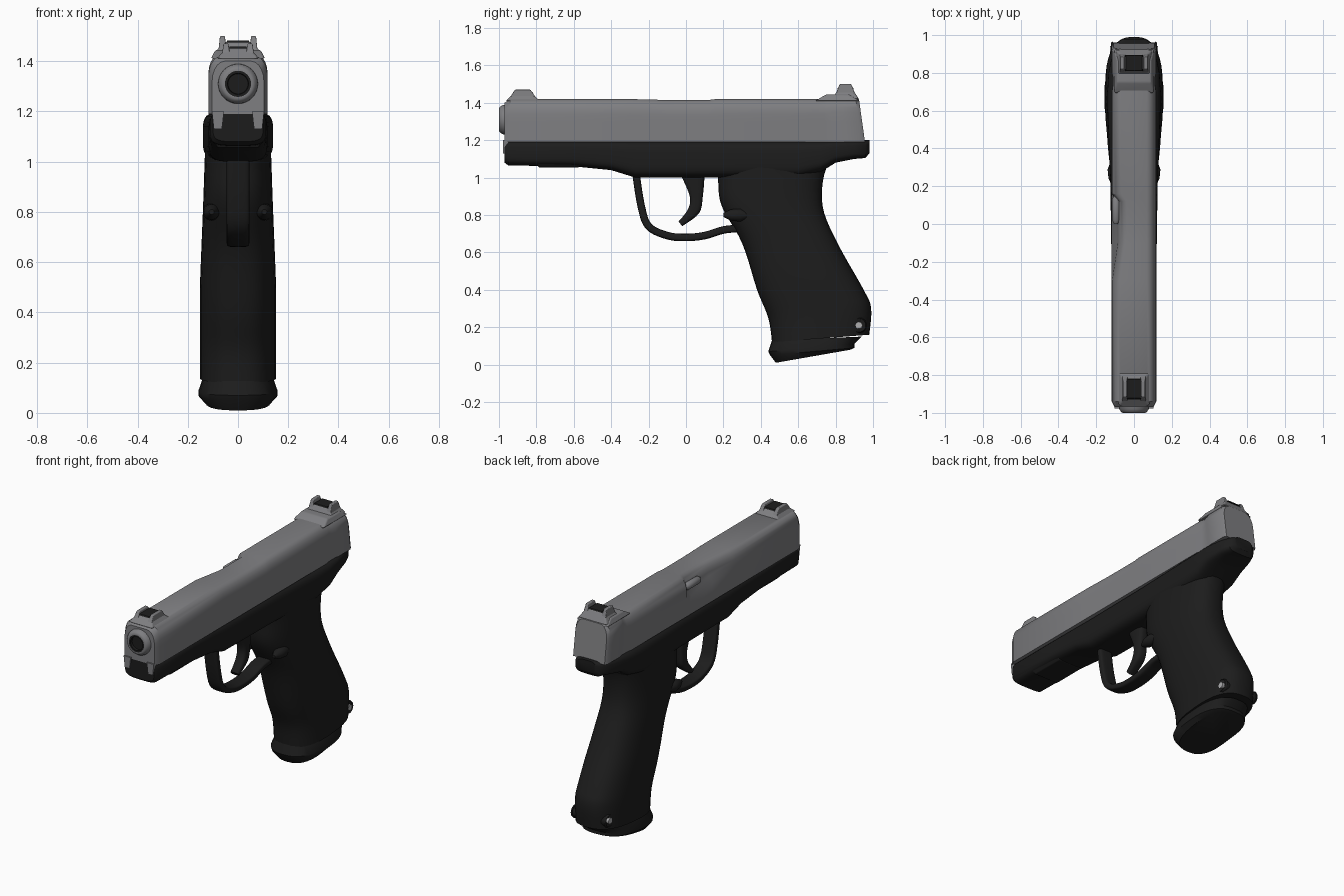
import bpy, bmesh, math
from mathutils import Vector

default_cube = bpy.data.objects.get("Cube")
if default_cube:
    bpy.data.objects.remove(default_cube)


def material(name, *colour):
    mat = bpy.data.materials.new(name)
    mat.use_nodes = True
    mat.diffuse_color = (*colour, 1)
    shader = mat.node_tree.nodes["Principled BSDF"]
    shader.inputs["Base Color"].default_value = (*colour, 1)
    return mat


GREY = material("slide grey", .21, .21, .22)
BLACK = material("frame black", .012, .012, .012)
PIN = material("pin grey", .42, .42, .43)


def skin(name, rings, mat, bevel=0):
    """Closed skin through rings of equal point count."""
    bm = bmesh.new()
    loops = [[bm.verts.new(point) for point in ring] for ring in rings]
    count = len(loops[0])
    for first, second in zip(loops, loops[1:]):
        for i in range(count):
            j = (i + 1) % count
            bm.faces.new((first[i], first[j], second[j], second[i]))
    bm.faces.new(loops[0])
    bm.faces.new(loops[-1])
    bmesh.ops.recalc_face_normals(bm, faces=bm.faces)
    mesh = bpy.data.meshes.new(name)
    bm.to_mesh(mesh)
    bm.free()
    mesh.materials.append(mat)
    obj = bpy.data.objects.new(name, mesh)
    bpy.context.collection.objects.link(obj)
    if bevel:
        modifier = obj.modifiers.new("soft edges", 'BEVEL')
        modifier.width, modifier.segments = bevel, 3
    bpy.ops.object.select_all(action='DESELECT')
    obj.select_set(True)
    bpy.context.view_layer.objects.active = obj
    bpy.ops.object.shade_smooth_by_angle(angle=math.radians(35))


def spline(rows, steps):
    """Catmull-Rom interpolation of rows of numbers."""
    rows = [Vector(row) for row in rows]
    padded = [rows[0], *rows, rows[-1]]
    out = []
    for before, start, end, after in zip(padded, padded[1:], padded[2:], padded[3:]):
        for k in range(steps):
            t = k / steps
            slope_in, slope_out = (end - before) / 2, (after - start) / 2
            gap = end - start
            bend = 3 * gap - 2 * slope_in - slope_out
            out.append(start + t * (slope_in + t * (bend + t * (slope_in + slope_out - 2 * gap))))
    return out + [rows[-1]]


def loft(name, rows, power, mat=BLACK, count=36):
    """Superellipse sections; rows hold front y, z, back y, z and half width."""
    def squared(value):
        return math.copysign(abs(value) ** (2 / power), value)

    rings = []
    for front_y, front_z, back_y, back_z, half in rows:
        front, back = Vector((0, front_y, front_z)), Vector((0, back_y, back_z))
        ring = []
        for i in range(count):
            angle = math.tau * i / count
            along, across = squared(math.cos(angle)), squared(math.sin(angle))
            point = (front + back) / 2 + (front - back) / 2 * along
            point.x = half * across
            ring.append(point)
        rings.append(ring)
    skin(name, rings, mat)


def wedge(name, start, end, low, high, foot, crown, mat=GREY, ramp=.25, x=0, bevel=0):
    """Trapezoid in side view, narrowing from foot to crown half width."""
    run = (end - start) * ramp
    outline = [(start, low, foot), (start + run, high, crown),
               (end - run, high, crown), (end, low, foot)]
    sides = [[(x + side * half, y, z) for y, z, half in outline] for side in (-1, 1)]
    skin(name, sides, mat, bevel)


def turned(name, axis, centre, profile, mat, count=32):
    """Round part: (radius, offset) profile about the x or y axis."""
    rings = []
    for radius, offset in profile:
        ring = []
        for i in range(count):
            angle = math.tau * i / count
            u, v = radius * math.cos(angle), radius * math.sin(angle)
            local = (offset, u, v) if axis == 'x' else (u, offset, v)
            ring.append(Vector(centre) + Vector(local))
        rings.append(ring)
    skin(name, rings, mat)


# Slide: flat sides, rounded shoulders, raked rear, ejection scoop on the right
SLIDE_LOW, SLIDE_HALF, RAKE = 1.19, .118, .14


def slide_ring(y, inset, top, scoop):
    half = SLIDE_HALF - inset
    side = [(half, SLIDE_LOW), (half, 1.3)]
    for k in range(6):
        angle = math.pi / 2 * k / 5
        side.append((half - .05 * (1 - math.cos(angle)), top - .08 * (1 - math.sin(angle))))
    mirrored = [(scoop * (z > 1.3) - x, z) for x, z in reversed(side)]
    rake = RAKE if y > .75 else 0
    return [(x, y - rake * (z - SLIDE_LOW), z) for x, z in side + mirrored]


skin("slide", [slide_ring(*station) for station in (
    (-.97, .015, 1.4, 0), (-.94, 0, 1.42, 0), (-.3, 0, 1.42, 0), (-.1, 0, 1.415, .03),
    (.12, 0, 1.415, .03), (.16, 0, 1.42, 0), (.7, 0, 1.42, 0), (.74, .006, 1.42, 0),
    (.8, .006, 1.43, 0), (.82, 0, 1.43, 0), (.94, 0, 1.43, 0), (.957, .01, 1.42, 0))], GREY)
turned("extractor_ridge", 'y', (-.095, 0, 1.36),
       [(.01, 0), (.022, .02), (.022, .13), (.01, .15)], GREY)

# Muzzle
MUZZLE = (0, -1, 1.31)
turned("barrel_bushing", 'y', MUZZLE,
       [(.082, .05), (.078, .02), (.068, .005), (.06, 0), (.052, 0), (.052, .025)], GREY)
turned("bore", 'y', MUZZLE, [(.052, .04), (.052, .001), (.042, .001), (.04, .015)], BLACK)
for x in (-.08, .08):
    wedge("slide_leg", -.978, -.95, 1.13, 1.2, .016, .024, ramp=0, x=x)


# Sights: ramped body, a pair of ears and a dark plate between them
def sight(name, start, end, low, high, foot, crown):
    deck = low + (high - low) * .7
    inner = (end - start) * .2
    wedge(name + "_body", start, end, low, deck, foot, crown, bevel=.008)
    wedge(name + "_insert", start + inner, end - inner, deck - .001, deck + .006,
          crown * .75, crown * .7, BLACK, ramp=.05)
    for side in (-1, 1):
        wedge(name + "_ear", start + .01, end - .01, low, high, .018, .01,
              x=side * crown, bevel=.004)


sight("front_sight", -.965, -.78, 1.41, 1.47, .085, .048)
sight("rear_sight", .78, .925, 1.42, 1.5, .1, .062)
wedge("rear_sight_ramp", .69, .93, 1.41, 1.445, .108, .09, bevel=.008)

# Frame: dust cover running back to the tail over the hand
loft("frame", [(y, 1.2, y, low, half) for y, low, half in (
    (-.97, 1.08, .1), (-.95, 1.065, .112), (-.6, 1.06, .114), (-.4, 1.04, .115),
    (-.27, 1, .118), (.2, 1, .125), (.6, 1, .14), (.72, 1.03, .14), (.8, 1.08, .135),
    (.9, 1.1, .115), (.96, 1.105, .09), (.98, 1.13, .06))], 4)
wedge("rail_step", -.8, -.56, 1.08, 1.055, .1, .08, BLACK, ramp=.05, bevel=.005)

# Grip: narrow at the neck, full at the palm
palm = spline([(.15, 1.15, .85, 1.15), (.17, 1, .75, 1.05), (.19, .85, .73, .85),
               (.3, .65, .81, .65), (.38, .4, .95, .4), (.44, .25, .99, .3),
               (.46, .12, .98, .16)], 5)
loft("grip", [(*row, .152 - .02 * min(1, max(0, 2 * row[1] - 1))) for row in palm], 2.6)
loft("grip_base", [(.46, .13, .94, .15, .14), (.44, .07, .9, .11, .157),
                   (.45, .05, .9, .09, .157), (.48, .01, .88, .08, .13)], 2.6)
for x in (-.105, .105):
    turned("thumb_flare", 'y', (x, .2, .8),
           [(.01, 0), (.03, .04), (.035, .09), (.01, .15)], BLACK)

# Trigger guard: flat strip swept along its bow
bow = spline([(-.27, 1.04), (-.24, .85), (-.2, .74), (-.1, .69), (0, .68),
              (.1, .69), (.2, .72), (.3, .73)], 5)
strip = []
for i, point in enumerate(bow):
    heading = (bow[min(i + 1, len(bow) - 1)] - bow[max(i - 1, 0)]).normalized()
    offset = Vector((-heading.y, heading.x)) * .02
    strip.append((*(point - offset), *(point + offset), .045))
loft("trigger_guard", strip, 4)

# Curved trigger
loft("trigger", spline([(-.03, 1.02, .1, 1.02, .035), (.02, .9, .09, .9, .033),
                        (.01, .83, .07, .81, .032), (-.04, .765, -.02, .74, .028)], 5), 3)

# Pin through the heel of the grip
HEEL = (0, .925, .21)
turned("pin_collar", 'x', HEEL, [(.042, -.11), (.036, -.122), (.036, .122), (.042, .11)], BLACK)
turned("heel_pin", 'x', HEEL, [(.018, -.126), (.018, .126)], PIN)
